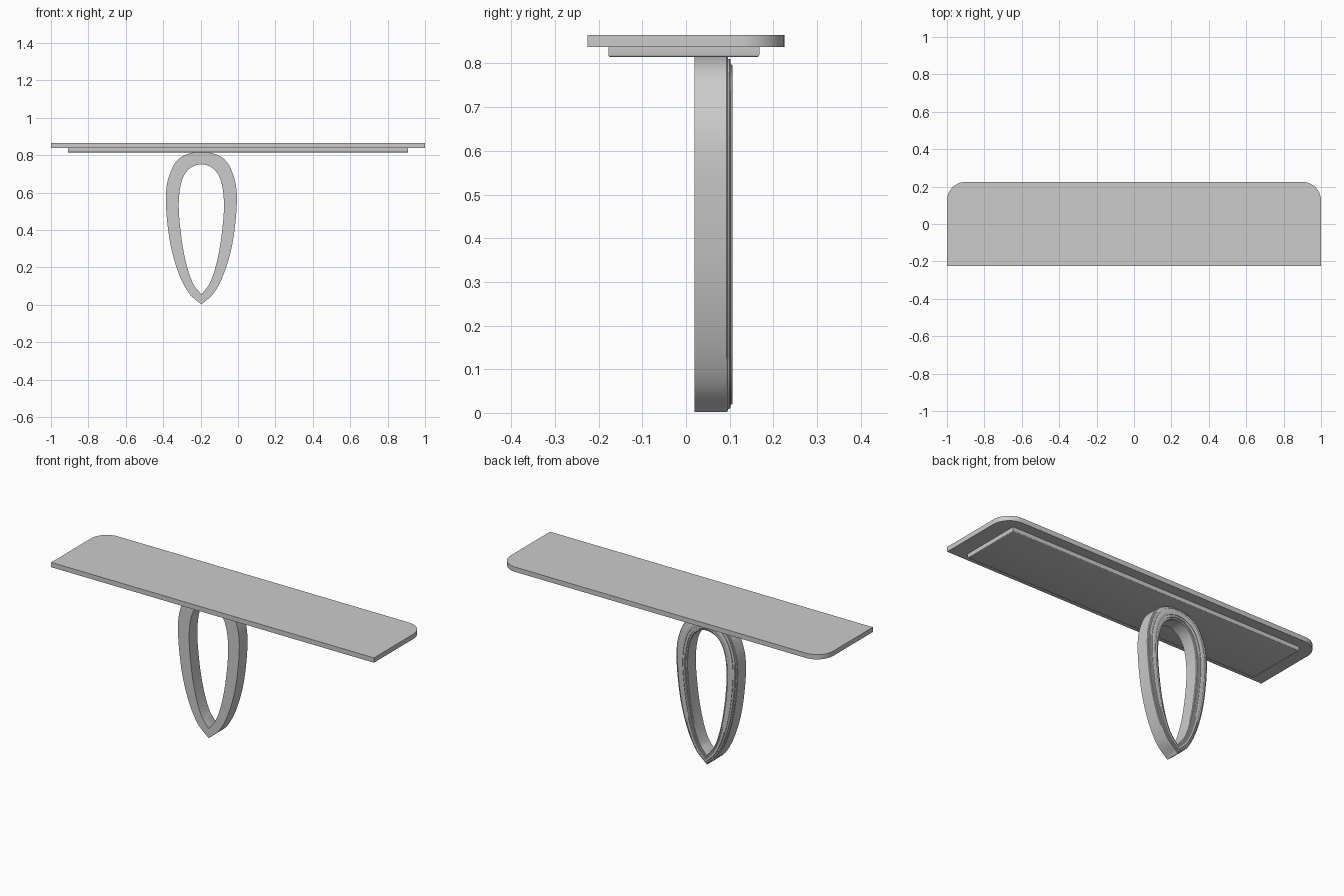
import bpy, bmesh, math
from mathutils import Vector

cube = bpy.data.objects.get("Cube")
if cube:
    bpy.data.objects.remove(cube)

grey = bpy.data.materials.new("plain_grey")
grey.use_nodes = True
grey.diffuse_color = (0.6, 0.6, 0.6, 1)
grey.node_tree.nodes["Principled BSDF"].inputs["Base Color"].default_value = (0.6, 0.6, 0.6, 1)


def finish(name, bm, angle=35):
    bmesh.ops.recalc_face_normals(bm, faces=bm.faces)
    mesh = bpy.data.meshes.new(name)
    bm.to_mesh(mesh)
    bm.free()
    mesh.materials.append(grey)
    obj = bpy.data.objects.new(name, mesh)
    bpy.context.collection.objects.link(obj)
    bpy.ops.object.select_all(action="DESELECT")
    obj.select_set(True)
    bpy.context.view_layer.objects.active = obj
    bpy.ops.object.shade_smooth_by_angle(angle=math.radians(angle))
    return obj


def box(x, y0, y1, z0, z1):
    bm = bmesh.new()
    bmesh.ops.create_cube(bm, size=1)
    for v in bm.verts:
        v.co = (v.co.x * 2 * x, y0 if v.co.y < 0 else y1, z0 if v.co.z < 0 else z1)
    return bm


def bevel(bm, test, width, segments):
    edges = [e for e in bm.edges if test(e.verts[0].co, e.verts[1].co)]
    bmesh.ops.bevel(bm, geom=edges, offset=width, segments=segments,
                    profile=0.5, affect="EDGES", clamp_overlap=True)


# Shelf board, rounded at its two back corners
bm = box(1, -0.225, 0.225, 0.838, 0.865)
bevel(bm, lambda a, b: a.y > 0 and b.y > 0 and abs(a.x - b.x) < 0.01
      and abs(a.z - b.z) > 0.01, 0.1, 12)
finish("shelf_board", bm)

# Smaller panel under the board, softened along its lower rim
bm = box(0.91, -0.178, 0.168, 0.815, 0.838)
bevel(bm, lambda a, b: max(a.z, b.z) < 0.82, 0.005, 3)
finish("under_panel", bm)


def smooth_path(points, steps=8):
    """Catmull-Rom curve through half of a loop, from bottom tip to top centre."""
    pts = [Vector(p) for p in points]
    mirrored = Vector((-pts[-2].x, pts[-2].y))
    pts = [2 * pts[0] - pts[1]] + pts + [mirrored]
    path = []
    for a, b, c, d in zip(pts, pts[1:], pts[2:], pts[3:]):
        for i in range(steps):
            t = i / steps
            path.append(0.5 * (2 * b + (c - a) * t + (2 * a - 5 * b + 4 * c - d) * t * t
                               + (3 * b - a - 3 * c + d) * t ** 3))
    path.append(pts[-2])
    return path


def full_loop(points):
    half = smooth_path(points)
    return half + [Vector((-p.x, p.y)) for p in half[-2:0:-1]]


# Pointed loop bracket: outer and inner outlines as (half width, height)
outer = full_loop([(0, 0.002), (0.07, 0.068), (0.128, 0.187), (0.17, 0.35),
                   (0.19, 0.56), (0.172, 0.69), (0.115, 0.785), (0, 0.82)])
inner = full_loop([(0, 0.055), (0.047, 0.12), (0.083, 0.23), (0.108, 0.37),
                   (0.121, 0.53), (0.108, 0.65), (0.07, 0.723), (0, 0.752)])

# Cross-section: (share of the way inwards, depth), stepped at the back
half_section = [(0, 0.02), (0, 0.093), (0.04, 0.096), (0.14, 0.096), (0.14, 0.1),
                (0.18, 0.102), (0.32, 0.102), (0.32, 0.105), (0.37, 0.107)]
section = half_section + [(1 - t, y) for t, y in reversed(half_section)]

bm = bmesh.new()
rings = []
for o, i in zip(outer, inner):
    ring = []
    for t, y in section:
        p = o.lerp(i, t)
        ring.append(bm.verts.new((p.x - 0.196, y, p.y)))
    rings.append(ring)
for r, s in zip(rings, rings[1:] + rings[:1]):
    for k in range(len(section)):
        n = (k + 1) % len(section)
        bm.faces.new((r[k], r[n], s[n], s[k]))
finish("loop_bracket", bm, 30)
